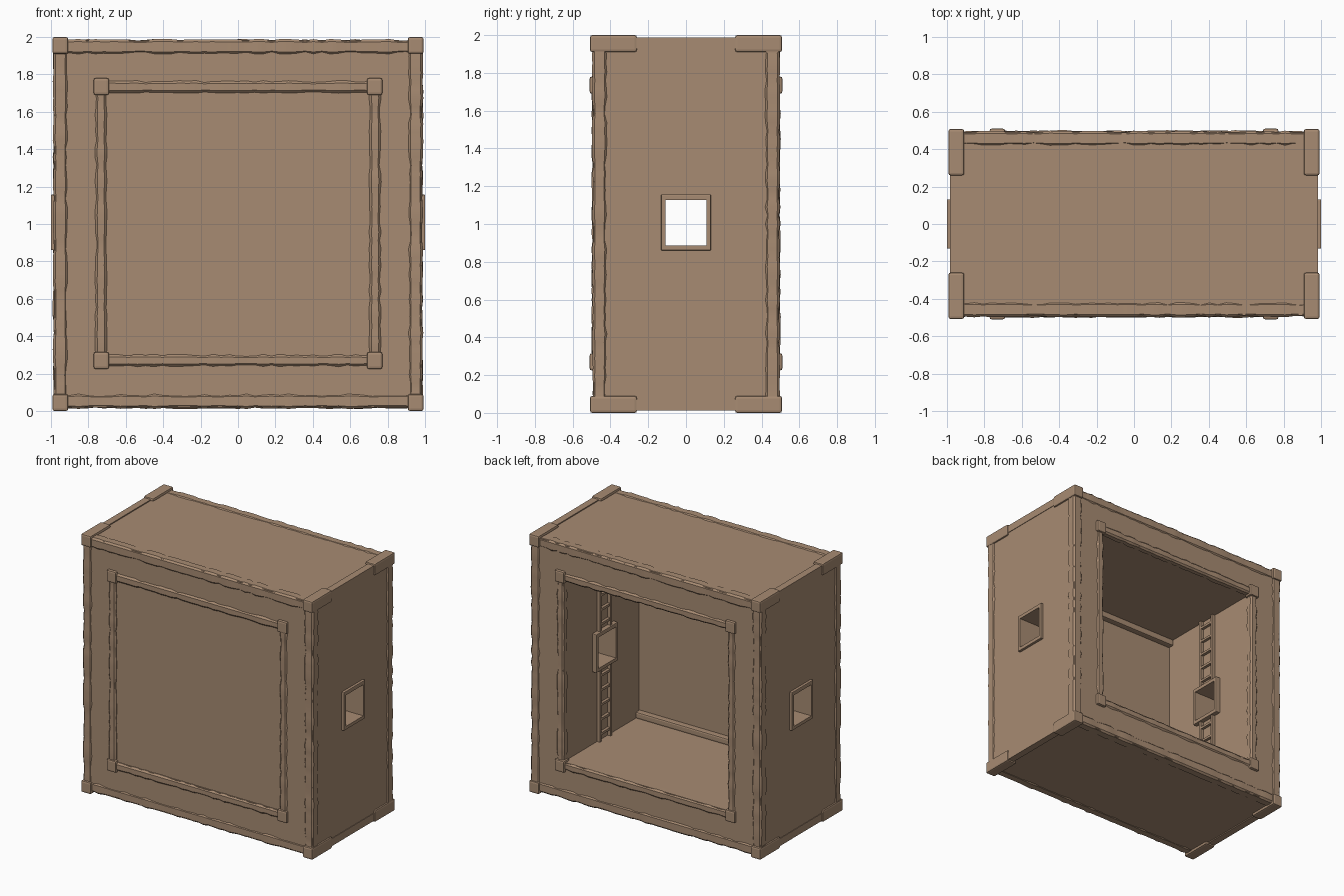
import bpy, bmesh, random
from mathutils import Vector

random.seed(4)
old = bpy.data.objects.get("Cube")
if old:
    bpy.data.objects.remove(old, do_unlink=True)

clay = bpy.data.materials.new("sandy brown")
clay.use_nodes = True
clay.diffuse_color = (0.39, 0.26, 0.17, 1)
clay.node_tree.nodes["Principled BSDF"].inputs["Base Color"].default_value = clay.diffuse_color


def finish(name, bm):
    bmesh.ops.recalc_face_normals(bm, faces=bm.faces[:])
    mesh = bpy.data.meshes.new(name)
    bm.to_mesh(mesh)
    bm.free()
    mesh.materials.append(clay)
    ob = bpy.data.objects.new(name, mesh)
    bpy.context.collection.objects.link(ob)
    return ob


def box(name, lo, hi, bevel=0.0):
    """Box between two corners, optionally with chamfered edges."""
    lo, hi = Vector(lo), Vector(hi)
    bm = bmesh.new()
    bmesh.ops.create_cube(bm, size=1)
    for v in bm.verts:
        v.co = Vector([(lo[i] + hi[i]) / 2 + v.co[i] * abs(hi[i] - lo[i]) for i in range(3)])
    if bevel:
        bmesh.ops.bevel(bm, geom=bm.edges[:], offset=bevel, segments=2, affect='EDGES', profile=0.6)
    return finish(name, bm)


def worn_beam(name, axis, lo, hi, wear=0.004, chamfer=0.012, step=0.045):
    """Chamfered beam along one axis with a slightly uneven, hand-cut surface."""
    lo, hi = Vector(lo), Vector(hi)
    u, w = [i for i in range(3) if i != axis]
    mid = (lo + hi) / 2
    hu, hw = abs(hi[u] - lo[u]) / 2, abs(hi[w] - lo[w]) / 2
    cu, cw = hu - chamfer, hw - chamfer
    section = [(hu, -cw), (hu, cw), (cu, hw), (-cu, hw),
               (-hu, cw), (-hu, -cw), (-cu, -hw), (cu, -hw)]
    count = max(2, round(abs(hi[axis] - lo[axis]) / step))
    bm = bmesh.new()
    rings = []
    for k in range(count + 1):
        swell = random.uniform(-wear, wear)
        ring = []
        for a, b in section:
            p = mid.copy()
            p[axis] = lo[axis] + (hi[axis] - lo[axis]) * k / count
            p[u] += a * (1 + swell / hu)
            p[w] += b * (1 + swell / hw)
            ring.append(bm.verts.new(p))
        rings.append(ring)
    for r, s in zip(rings, rings[1:]):
        for i in range(8):
            j = (i + 1) % 8
            bm.faces.new((r[i], r[j], s[j], s[i]))
    bm.faces.new(rings[0])
    bm.faces.new(rings[-1])
    ob = finish(name, bm)
    bpy.ops.object.select_all(action='DESELECT')
    ob.select_set(True)
    bpy.context.view_layer.objects.active = ob
    bpy.ops.object.shade_smooth_by_angle(angle=0.6)
    return ob


def cut(target, cutter):
    cutter.hide_render = True
    mod = target.modifiers.new("cut", 'BOOLEAN')
    mod.operation, mod.object, mod.solver = 'DIFFERENCE', cutter, 'EXACT'
    bpy.ops.object.select_all(action='DESELECT')
    bpy.context.view_layer.objects.active = target
    target.select_set(True)
    bpy.ops.object.modifier_apply(modifier=mod.name)
    bpy.data.objects.remove(cutter, do_unlink=True)


# Main block, hollowed from front to back, with a window through each side
W, D, LO, HI = 0.98, 0.488, 0.02, 1.98
IN, FLOOR, CEIL = 0.71, 0.30, 1.71
block = box("block_walls", (-W, -D, LO), (W, D, HI))
cut(block, box("room_cutter", (-IN, -1, FLOOR), (IN, 1, CEIL)))
cut(block, box("window_cutter", (-2, -0.11, 0.885), (2, 0.11, 1.13)))

# Front panel closing the room, with ledges along its inner top and bottom
box("front_panel", (-IN, -0.482, FLOOR), (IN, -0.44, CEIL))
box("floor_ledge", (-IN, -0.45, FLOOR), (IN, -0.395, FLOOR + 0.05), 0.012)
box("ceiling_ledge", (-IN, -0.45, CEIL - 0.05), (IN, -0.395, CEIL), 0.012)


def frame(prefix, side, outer, width, z_lo, z_hi, back, front):
    """Four worn beams forming a square frame on the front or back face."""
    y0, y1 = side * back, side * front
    for s, tag in ((-1, "right"), (1, "left")):
        worn_beam(f"{prefix}_{tag}_post", 2, (s * (outer - width), y0, z_lo), (s * outer, y1, z_hi))
    worn_beam(f"{prefix}_bottom_beam", 0, (-outer, y0, z_lo), (outer, y1, z_lo + width))
    worn_beam(f"{prefix}_top_beam", 0, (-outer, y0, z_hi - width), (outer, y1, z_hi))


for side, face in ((-1, "front"), (1, "back")):
    # Beams round the outer edges and round the opening
    frame(f"{face}_edge", side, 0.987, 0.075, 0.015, 1.985, 0.42, 0.495)
    frame(f"{face}_opening", side, 0.763, 0.06, 0.24, 1.763, 0.44, 0.498)
    for s, tag in ((-1, "right"), (1, "left")):
        for low, level in ((True, "lower"), (False, "upper")):
            # Long caps on the outer corners
            z0, z1 = (0.0, 0.09) if low else (1.91, 2.0)
            box(f"{face}_{level}_{tag}_corner_cap", (s * 0.908, side * 0.26, z0),
                (s * 0.992, side * 0.508, z1), 0.013)
            # Blocks at the corners of the opening
            z0, z1 = (0.225, 0.315) if low else (1.69, 1.78)
            box(f"{face}_{level}_{tag}_opening_block", (s * 0.69, side * 0.44, z0),
                (s * 0.772, side * 0.51, z1), 0.012)

for s, tag in ((-1, "right"), (1, "left")):
    # Thin strips between the corner caps
    for level, z0, z1 in (("lower", 0.012, 0.07), ("upper", 1.93, 1.988)):
        box(f"{level}_{tag}_edge_strip", (s * 0.93, -0.27, z0), (s * 0.984, 0.27, z1))
    # Window trim on the outside and the inside of each wall
    for place, x0, x1 in (("outer", 0.96, 1.0), ("inner", 0.675, 0.73)):
        trim = box(f"{tag}_{place}_window_trim", (s * x0, -0.132, 0.86), (s * x1, 0.132, 1.157), 0.006)
        cut(trim, box("trim_cutter", (s * 0.5, -0.108, 0.887), (s * 1.2, 0.108, 1.128)))
    # Ladders above and below the window
    for part, z0, z1 in (("lower", FLOOR, 0.865), ("upper", 1.15, CEIL)):
        for y in (-0.065, 0.065):
            box(f"{tag}_{part}_ladder_rail", (s * 0.685, y - 0.01, z0), (s * 0.715, y + 0.01, z1))
        for k in range(5):
            z = z0 + (z1 - z0) * (k + 0.5) / 5
            box(f"{tag}_{part}_ladder_rung", (s * 0.688, -0.06, z - 0.009), (s * 0.712, 0.06, z + 0.009))
